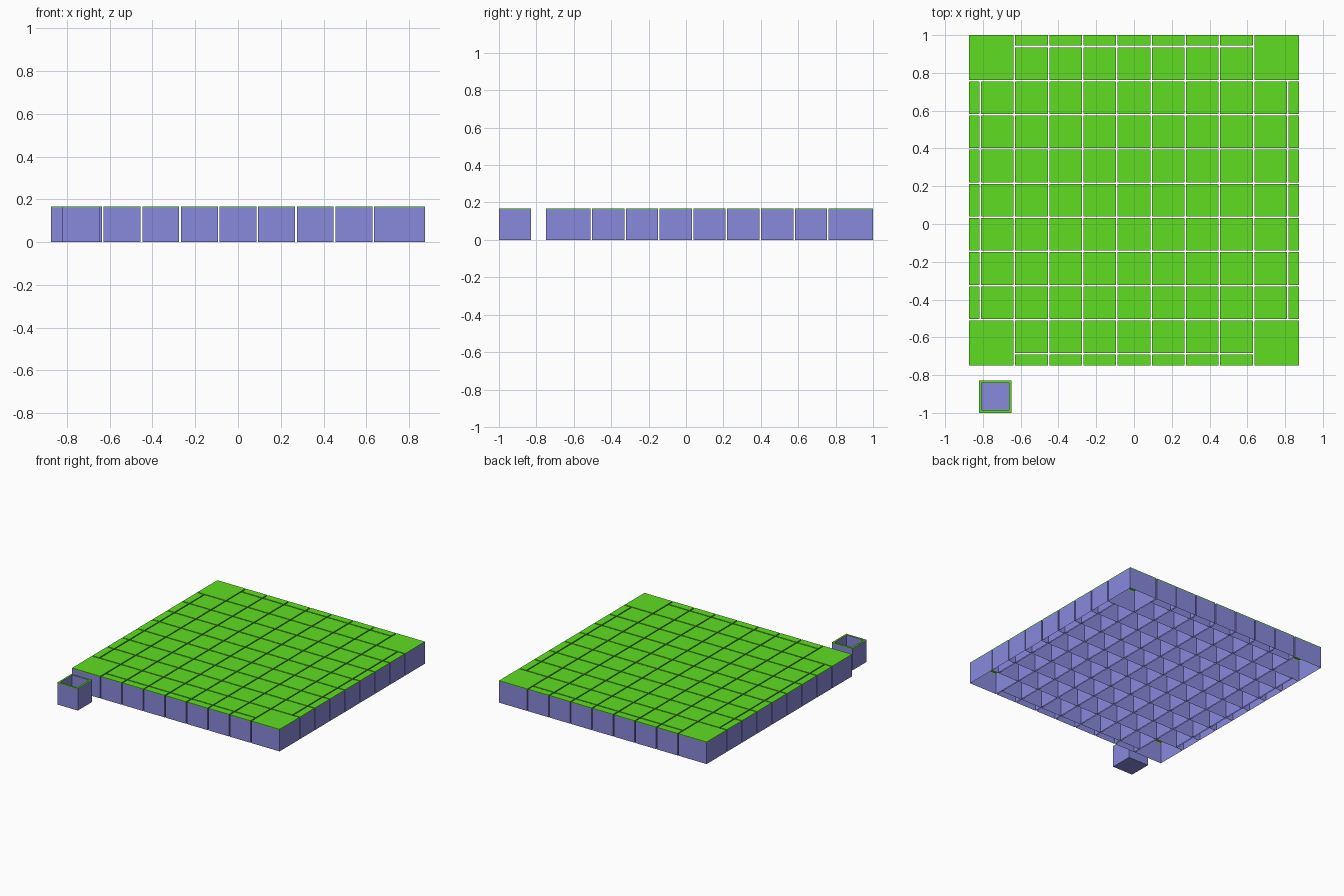
import bpy, bmesh

if "Cube" in bpy.data.objects:
    bpy.data.objects.remove(bpy.data.objects["Cube"])

PITCH, HALF = 0.1808, 0.0863      # tile spacing and half width
OUTER = 0.874                     # half size of the whole board
INNER = 4 * PITCH - HALF          # inner side of the border ring
STRIP = 4 * PITCH + 2 * PITCH / 2 - HALF + 0.0  # placeholder start of the rim strip
STRIP = 5 * PITCH - HALF
CY = 0.126                        # board centre in y
H, CAP = 0.168, 0.006             # total height and green band height


def material(name, rgb):
    m = bpy.data.materials.new(name)
    m.diffuse_color = (*rgb, 1)
    m.use_nodes = True
    m.node_tree.nodes["Principled BSDF"].inputs["Base Color"].default_value = m.diffuse_color
    return m


purple = material("purple_side", (0.25, 0.25, 0.72))
green = material("green_top", (0.115, 0.73, 0.015))


def ring(bm, x0, x1, y0, y1, z):
    return [bm.verts.new(p) for p in ((x0, y0, z), (x1, y0, z), (x1, y1, z), (x0, y1, z))]


def bridge(bm, a, b, mat):
    for i in range(4):
        j = (i + 1) % 4
        bm.faces.new((a[i], a[j], b[j], b[i])).material_index = mat


def shell(bm, x0, x1, y0, y1):
    """Open-bottomed tile: purple walls, green band and green top."""
    r = [ring(bm, x0, x1, y0, y1, z) for z in (0, H - CAP, H)]
    bridge(bm, r[0], r[1], 0)
    bridge(bm, r[1], r[2], 1)
    bm.faces.new(r[2]).material_index = 1


def finish(bm, name):
    me = bpy.data.meshes.new(name)
    bm.to_mesh(me)
    bm.free()
    me.materials.append(purple)
    me.materials.append(green)
    ob = bpy.data.objects.new(name, me)
    bpy.context.collection.objects.link(ob)
    return ob


def tiles(name, rects):
    bm = bmesh.new()
    for x0, x1, y0, y1 in rects:
        shell(bm, x0, x1, y0 + CY, y1 + CY)
    return finish(bm, name)


def cell(k):
    return (k * PITCH - HALF, k * PITCH + HALF)


def mirrored(a, b, s):
    return (a, b) if s > 0 else (-b, -a)


inner = range(-3, 4)
sides = (-1, 1)

# Inner field of square tiles
tiles("inner_tiles", [cell(i) + cell(j) for i in inner for j in inner])

# Border ring: square tiles, then narrow rim strips outside them
for name, a, b in (("border_tiles", INNER, 4 * PITCH + HALF), ("rim_strips", STRIP, OUTER)):
    tiles(name, [r for s in sides for k in inner
                 for r in (mirrored(a, b, s) + cell(k), cell(k) + mirrored(a, b, s))])

# Four large corner tiles
tiles("corner_tiles", [mirrored(INNER, OUTER, sx) + mirrored(INNER, OUTER, sy)
                       for sx in sides for sy in sides])

# Loose open-topped box in front of the board
bm = bmesh.new()
x, y, w = -0.735, -1 + HALF, HALF
t = 0.014
outer = [ring(bm, x - w, x + w, y - w, y + w, z) for z in (0, H - CAP, H)]
wi = w - t
pit = [ring(bm, x - wi, x + wi, y - wi, y + wi, z) for z in (H, 0.006)]
bm.faces.new(outer[0][::-1])
bridge(bm, outer[0], outer[1], 0)
bridge(bm, outer[1], outer[2], 1)
bridge(bm, outer[2], pit[0], 1)
bridge(bm, pit[0], pit[1], 0)
bm.faces.new(pit[1])
finish(bm, "loose_open_box")
